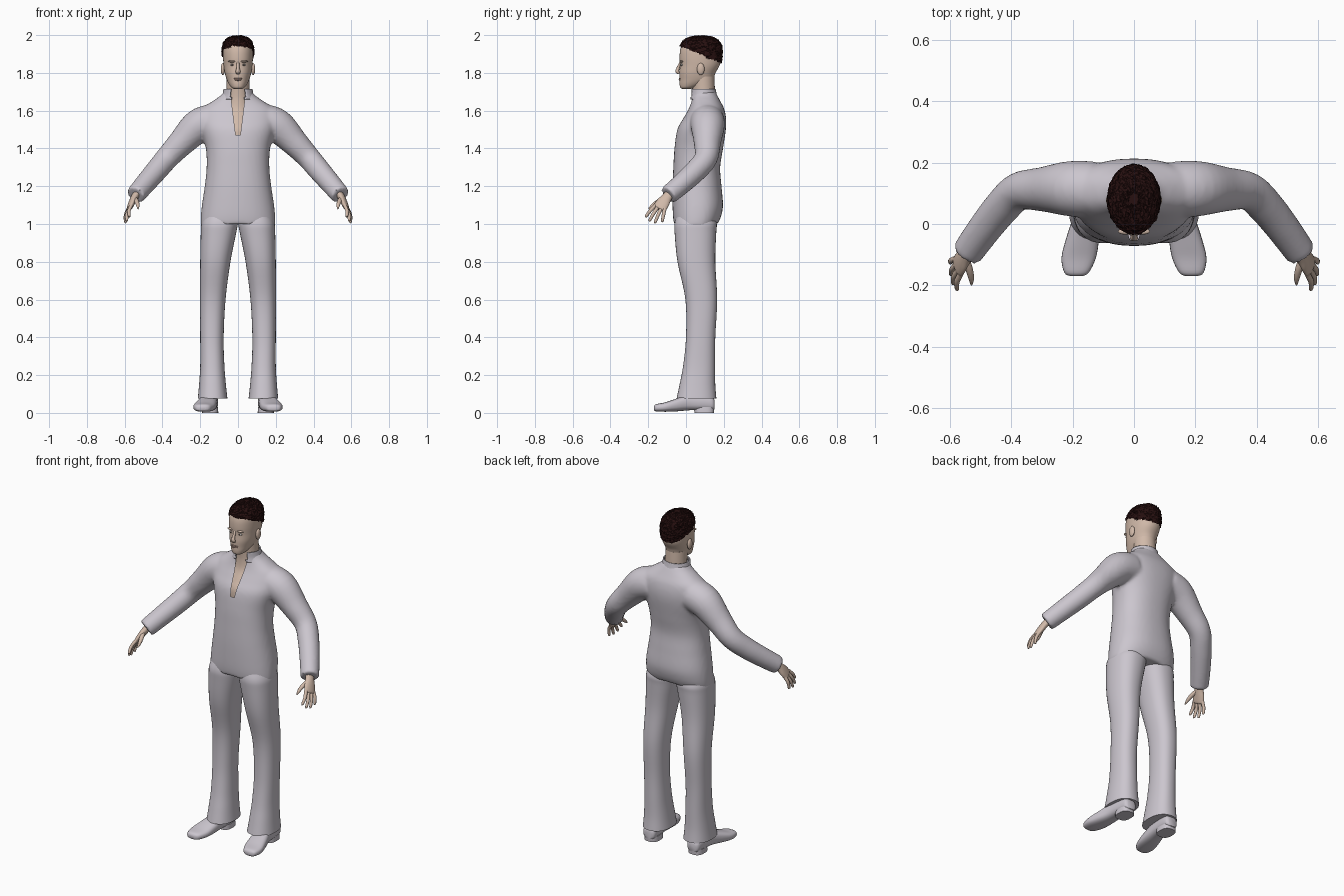
import bpy, bmesh, math, random
from mathutils import Vector

if "Cube" in bpy.data.objects:
    bpy.data.objects.remove(bpy.data.objects["Cube"])

random.seed(4)


def material(name, rgb):
    m = bpy.data.materials.new(name)
    m.diffuse_color = (*rgb, 1)
    m.use_nodes = True
    m.node_tree.nodes["Principled BSDF"].inputs["Base Color"].default_value = m.diffuse_color
    return m


CLOTH = material("pale_lilac_cloth", (0.60, 0.565, 0.62))
SKIN = material("skin", (0.64, 0.49, 0.40))
HAIR = material("dark_brown_hair", (0.020, 0.005, 0.005))
LIPS = material("lips", (0.46, 0.31, 0.26))
EYE = material("eye_white", (0.62, 0.58, 0.55))
IRIS = material("iris", (0.10, 0.07, 0.06))


def smooth(rows, k=5):
    """Catmull-Rom interpolation between rows of numbers."""
    out = []
    for i in range(len(rows) - 1):
        p0, p1, p2 = rows[max(i - 1, 0)], rows[i], rows[i + 1]
        p3 = rows[min(i + 2, len(rows) - 1)]
        for j in range(k):
            t = j / k
            out.append([0.5 * (2 * b + (c - a) * t + (2 * a - 5 * b + 4 * c - d) * t * t
                               + (3 * b - a - 3 * c + d) * t ** 3)
                        for a, b, c, d in zip(p0, p1, p2, p3)])
    return out + [list(rows[-1])]


def section(c, a, b, n=28, e=2.0):
    """Superellipse ring around c spanned by the half axes a and b."""
    f = lambda v: math.copysign(abs(v) ** (2 / e), v)
    angles = [2 * math.pi * i / n for i in range(n)]
    return [c + a * f(math.cos(t)) + b * f(math.sin(t)) for t in angles]


def loft(bm, rings, caps=True):
    vs = [[bm.verts.new(p) for p in r] for r in rings]
    n = len(vs[0])
    for r, s in zip(vs, vs[1:]):
        for i in range(n):
            bm.faces.new((r[i], r[(i + 1) % n], s[(i + 1) % n], s[i]))
    if caps:
        bm.faces.new(vs[0])
        bm.faces.new(vs[-1])


def stack(bm, rows, e=2.0, n=28, k=5, caps=True):
    """Upright body from rows of z, x left, x right, y front, y back."""
    loft(bm, [section(Vector(((l + r) / 2, (f + b) / 2, z)), Vector(((r - l) / 2, 0, 0)),
                      Vector((0, (b - f) / 2, 0)), n, e)
              for z, l, r, f, b in smooth(rows, k)], caps)


def centred(rows):
    return [(z, -w, w, f, b) for z, w, f, b in rows]


def tube(bm, rows, up, n=16, k=5):
    """Tube along rows of x, y, z, radius along up, radius across."""
    rows = smooth(rows, k)
    rings = []
    for i, r in enumerate(rows):
        t = (Vector(rows[min(i + 1, len(rows) - 1)][:3]) - Vector(rows[max(i - 1, 0)][:3])).normalized()
        a = (Vector(up) - t * t.dot(Vector(up))).normalized()
        rings.append(section(Vector(r[:3]), a * r[3], t.cross(a) * r[4], n))
    loft(bm, rings)


def blob(bm, centre, size):
    for v in bmesh.ops.create_uvsphere(bm, u_segments=16, v_segments=10, radius=1)["verts"]:
        v.co = Vector(centre) + Vector([a * b for a, b in zip(v.co, size)])


def finish(name, bm, mat, flip=False, flat=False):
    if flip:
        for v in bm.verts:
            v.co.x *= -1
    bmesh.ops.recalc_face_normals(bm, faces=bm.faces)
    me = bpy.data.meshes.new(name)
    bm.to_mesh(me)
    bm.free()
    me.materials.append(mat)
    if not flat:
        me.shade_smooth()
        me.set_sharp_from_angle(angle=math.radians(50))
    ob = bpy.data.objects.new(name, me)
    bpy.context.collection.objects.link(ob)
    return ob


# Shirt: torso and sleeves fused into one skin
bm = bmesh.new()
stack(bm, centred([
    (0.98, .197, -.064, .167), (1.03, .197, -.069, .186), (1.10, .191, -.071, .196),
    (1.20, .176, -.071, .188), (1.30, .166, -.067, .181), (1.40, .170, -.061, .196),
    (1.50, .195, -.046, .211), (1.56, .202, -.014, .212), (1.61, .190, .014, .202),
    (1.65, .135, .028, .182), (1.68, .092, .032, .166), (1.70, .077, .032, .156)]), e=2.3, n=48)
for s in (1, -1):
    tube(bm, [(s * x, y, z, r, r) for x, y, z, r in (
        (.13, .112, 1.545, .092), (.21, .115, 1.518, .090), (.30, .113, 1.43, .072),
        (.375, .106, 1.35, .062), (.43, .055, 1.285, .059), (.49, -.02, 1.215, .055),
        (.543, -.094, 1.153, .051))], (0, 0, 1), 28)
shirt = finish("shirt", bm, CLOTH)
rm = shirt.modifiers.new("fuse", 'REMESH')
rm.mode, rm.voxel_size = 'VOXEL', 0.01
sm = shirt.modifiers.new("relax", 'SMOOTH')
sm.factor, sm.iterations = 0.5, 5
fused = bpy.data.meshes.new_from_object(shirt.evaluated_get(bpy.context.evaluated_depsgraph_get()))
bpy.data.objects.remove(shirt)
bm = bmesh.new()
bm.from_mesh(fused)
bpy.data.meshes.remove(fused)
for v in bm.verts:  # gently arched hem
    if abs(v.co.x) < .22 and v.co.z < 1.1:
        v.co.z += .02 * (1 - (v.co.x / .22) ** 2) * (1.1 - v.co.z) / .12
# Neck slit, widening upwards
for co, no in (((.012, 0, 1.47), (1, 0, -.125)), ((-.012, 0, 1.47), (-1, 0, -.125)), ((0, 0, 1.47), (0, 0, 1))):
    bmesh.ops.bisect_plane(bm, geom=bm.verts[:] + bm.edges[:] + bm.faces[:], plane_co=co, plane_no=no)
slit = []
for f in bm.faces:
    c = f.calc_center_median()
    if c.z > 1.47 and c.y < .06 and abs(c.x) < .012 + .125 * (c.z - 1.47):
        slit.append(f)
bmesh.ops.delete(bm, geom=slit, context='FACES')
finish("shirt", bm, CLOTH)

# Standing collar, open at the front
bm = bmesh.new()
stack(bm, centred([(1.66, .094, .018, .172), (1.685, .082, .020, .163), (1.715, .077, .020, .157)]), n=48, caps=False)
gap = [f for f in bm.faces if abs(f.calc_center_median().x) < .038 and f.calc_center_median().y < .09]
bmesh.ops.delete(bm, geom=gap, context='FACES')
collar = finish("collar", bm, CLOTH)
collar.modifiers.new("thickness", 'SOLIDIFY').thickness = 0.007

# Neck and chest
bm = bmesh.new()
stack(bm, centred([(1.42, .09, -.036, .12), (1.50, .09, -.033, .13), (1.55, .085, -.005, .14),
                   (1.60, .072, .024, .145), (1.65, .064, .034, .15), (1.70, .061, .034, .153),
                   (1.78, .060, .028, .15)]))
finish("neck_and_chest", bm, SKIN)

# Head with nose, brows and ears
head_rows = [(1.714, .018, -.018, .02), (1.722, .034, -.030, .05), (1.74, .048, -.034, .10),
             (1.765, .060, -.034, .142), (1.80, .070, -.035, .156), (1.84, .076, -.032, .178),
             (1.88, .079, -.034, .186), (1.92, .079, -.031, .187), (1.95, .073, -.020, .179),
             (1.975, .056, .006, .155), (1.987, .028, .045, .115)]
bm = bmesh.new()
stack(bm, centred(head_rows), e=2.15, n=40)
tube(bm, [(0, -.028, 1.856, .006, .007), (0, -.041, 1.828, .008, .008),
          (0, -.046, 1.808, .010, .013), (0, -.036, 1.797, .006, .010)], (0, -1, 0))
for s in (1, -1):
    blob(bm, (s * .080, .078, 1.82), (.011, .020, .032))
    blob(bm, (s * .030, -.024, 1.861), (.022, .010, .006))
finish("head", bm, SKIN)

# Eyes and mouth
for s, side in ((1, "left"), (-1, "right")):
    bm = bmesh.new()
    blob(bm, (s * .030, -.022, 1.843), (.012, .008, .006))
    finish(side + "_eye", bm, EYE)
    bm = bmesh.new()
    blob(bm, (s * .030, -.028, 1.843), (.0045, .003, .0045))
    finish(side + "_iris", bm, IRIS)
bm = bmesh.new()
blob(bm, (0, -.032, 1.770), (.022, .006, .004))
blob(bm, (0, -.032, 1.763), (.018, .007, .005))
finish("mouth", bm, LIPS)

# Curly hair cap, lower at the back than at the forehead
bm = bmesh.new()
stack(bm, centred([(1.80, .077, -.041, .164), (1.84, .083, -.038, .185), (1.88, .085, -.038, .193),
                   (1.92, .086, -.037, .194), (1.95, .081, -.030, .189), (1.975, .067, -.010, .170),
                   (1.990, .045, .022, .140), (1.997, .016, .062, .098)]), n=72, k=7)
low = [v for v in bm.verts if v.co.z < 1.924 - .42 * v.co.y + random.uniform(-.004, .004)]
bmesh.ops.delete(bm, geom=low, context='VERTS')
for v in bm.verts:
    v.co += Vector([random.uniform(-.0035, .003) for _ in range(3)])
finish("hair", bm, HAIR, flat=True)

for flip, side in ((False, "left"), (True, "right")):
    # Trouser leg
    bm = bmesh.new()
    stack(bm, [(1.04, .0, .180, -.050, .150), (1.00, .001, .194, -.061, .163), (.95, .010, .197, -.060, .160),
               (.80, .040, .200, -.045, .155), (.60, .066, .201, -.003, .165), (.40, .076, .200, .000, .155),
               (.25, .072, .200, -.015, .154), (.15, .064, .206, -.034, .155), (.075, .056, .213, -.050, .161)],
          e=2.3, n=36)
    finish(side + "_trouser_leg", bm, CLOTH, flip)

    # Shoe with heel block
    bm = bmesh.new()
    shoe = [(-.170, .188, .018, .015, .034), (-.158, .187, .040, .008, .046), (-.11, .180, .056, .006, .056),
            (-.05, .168, .054, .008, .076), (.02, .155, .046, .014, .097), (.10, .148, .043, .014, .097),
            (.14, .146, .038, .014, .085), (.152, .146, .024, .018, .065)]
    loft(bm, [section(Vector((cx, y, (lo + hi) / 2)), Vector((w, 0, 0)), Vector((0, 0, (hi - lo) / 2)), 24, 2.7)
              for y, cx, w, lo, hi in smooth(shoe, 4)])
    stack(bm, [(0, .104, .190, .045, .148), (.03, .106, .188, .042, .150)], e=2.8, k=1)
    finish(side + "_shoe", bm, CLOTH, flip)

    # Hand: palm, four fingers and thumb
    bm = bmesh.new()
    across = Vector((-.25, -.9, .3)).normalized()
    knuckles = Vector((.572, -.137, 1.09))
    tube(bm, [(.530, -.078, 1.17, .026, .020), (.548, -.102, 1.14, .028, .019),
              (.562, -.122, 1.112, .036, .017), (.574, -.140, 1.085, .036, .013),
              (.577, -.144, 1.079, .026, .006)], across, 20)
    for off, tip in ((.028, (.577, -.214, 1.038)), (.010, (.590, -.195, 1.016)),
                     (-.009, (.597, -.165, 1.006)), (-.027, (.599, -.126, 1.012))):
        a, b = knuckles + across * off, Vector(tip)
        m = a.lerp(b, .5) + Vector((.006, 0, .003))
        tube(bm, [(*a, .010, .010), (*m, .0095, .009), (*a.lerp(b, .93), .0075, .007), (*b, .003, .003)],
             across, 12, 4)
    tube(bm, [(.548, -.118, 1.135, .014, .012), (.536, -.150, 1.118, .012, .011),
              (.530, -.178, 1.097, .009, .009), (.529, -.198, 1.080, .003, .003)], (1, 0, 0), 12, 4)
    finish(side + "_hand", bm, SKIN, flip)
